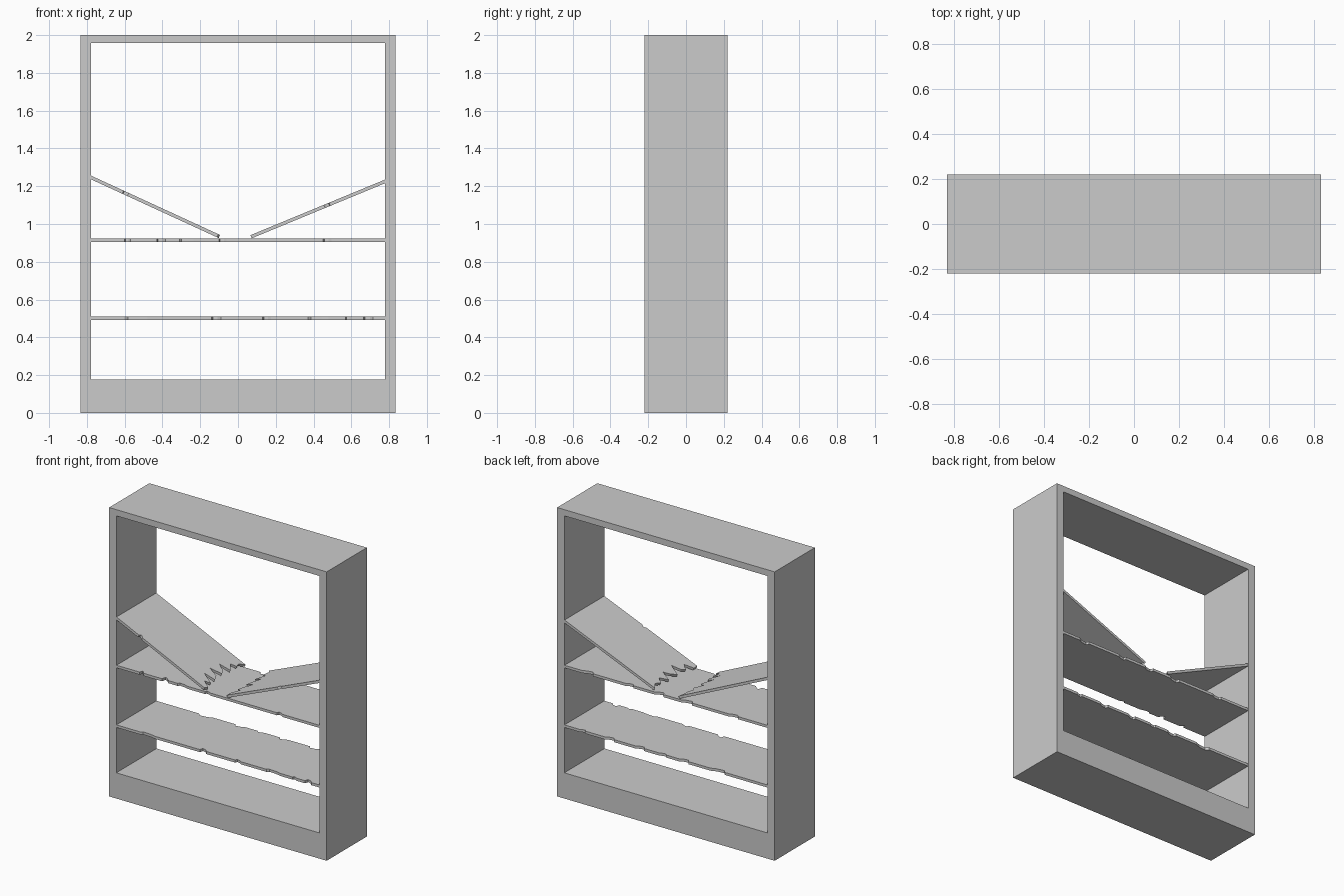
import bpy, bmesh, math
from mathutils import Matrix, Vector

if "Cube" in bpy.data.objects:
    bpy.data.objects.remove(bpy.data.objects["Cube"])

W, H, D = 0.833, 2.0, 0.22       # half width, height, half depth
IW, Z0, Z1 = 0.778, 0.178, 1.957  # opening
T = 0.018                         # board thickness
E = 0.218                         # board half depth


def finish(bm, name, matrix=None):
    bmesh.ops.recalc_face_normals(bm, faces=bm.faces[:])
    me = bpy.data.meshes.new(name)
    bm.to_mesh(me)
    bm.free()
    ob = bpy.data.objects.new(name, me)
    if matrix:
        ob.matrix_world = matrix
    bpy.context.collection.objects.link(ob)
    return ob


def extrude(bm, faces, vec):
    geom = bmesh.ops.extrude_face_region(bm, geom=faces, use_keep_orig=True)
    verts = [g for g in geom["geom"] if isinstance(g, bmesh.types.BMVert)]
    bmesh.ops.translate(bm, vec=vec, verts=verts)


def board(name, outline, matrix):
    """Flat outline with its top face at local z = 0."""
    bm = bmesh.new()
    f = bm.faces.new([bm.verts.new((x, y, 0)) for x, y in outline])
    extrude(bm, [f], Vector((0, 0, -T)))
    return finish(bm, name, matrix)


def chipped_edge(x0, x1, y, chips):
    """Edge from x0 to x1 with chips (start, end, depth) bitten inward."""
    s = -1 if y > 0 else 1
    pts = [(x0, y)]
    for a, b, d in chips:
        w = b - a
        pts += [(a, y), (a + 0.15 * w, y + s * d),
                (a + 0.65 * w, y + s * d * 0.7), (b, y)]
    return pts + [(x1, y)]


# frame: one rectangular ring
bm = bmesh.new()
outer = [bm.verts.new((x, -D, z)) for x, z in ((-W, 0), (W, 0), (W, H), (-W, H))]
inner = [bm.verts.new((x, -D, z)) for x, z in ((-IW, Z0), (IW, Z0), (IW, Z1), (-IW, Z1))]
ring = [bm.faces.new((outer[i], outer[(i + 1) % 4], inner[(i + 1) % 4], inner[i]))
        for i in range(4)]
extrude(bm, ring, Vector((0, 2 * D, 0)))
finish(bm, "bookcase_frame")

# worn horizontal shelves
shelves = {
    "lower_shelf": (0.509,
        [(-0.60, -0.48, 0.012), (-0.14, -0.09, 0.025), (0.13, 0.175, 0.015),
         (0.37, 0.48, 0.012), (0.57, 0.60, 0.01), (0.665, 0.715, 0.025)],
        [(-0.45, -0.34, 0.02), (-0.17, -0.10, 0.018), (0.0, 0.05, 0.012),
         (0.17, 0.23, 0.018), (0.40, 0.47, 0.018), (0.62, 0.66, 0.012)]),
    "middle_shelf": (0.922,
        [(-0.60, -0.57, 0.022), (-0.43, -0.385, 0.03), (-0.31, -0.235, 0.012),
         (-0.10, -0.06, 0.012), (0.45, 0.495, 0.015)],
        [(-0.55, -0.48, 0.015), (-0.20, -0.12, 0.02), (0.02, 0.09, 0.022),
         (0.25, 0.31, 0.015), (0.56, 0.64, 0.02)]),
}
for name, (top, front, back) in shelves.items():
    outline = chipped_edge(-IW, IW, -E, front)
    outline += chipped_edge(-IW, IW, E, back)[::-1]
    board(name, outline, Matrix.Translation((0, 0, top)))


# snapped shelf halves: splintered end given as (distance back from tip, y)
def broken_half(name, wall, tip, chip, splinters):
    (wx, wz), (tx, tz) = wall, tip
    length = math.hypot(tx - wx, tz - wz)
    s = 1 if tx > wx else -1
    outline = chipped_edge(-0.02, length, -E, [chip])[:-1]
    outline += [(length - d, y) for d, y in splinters]
    outline.append((-0.02, E))
    ob = board(name, [(s * x, y) for x, y in outline],
               Matrix.Translation((wx, 0, wz)) @
               Matrix.Rotation(-math.atan2(s * (tz - wz), s * (tx - wx)), 4, 'Y'))
    return ob


broken_half("broken_shelf_left", (-IW, 1.256), (-0.095, 0.942), (0.19, 0.22, 0.015),
            [(0.01, -E), (0.0, -0.19), (0.05, -0.165), (0.015, -0.14), (0.10, -0.105),
             (0.02, -0.09), (0.04, -0.05), (0.11, -0.03), (0.03, 0.0), (0.05, 0.035),
             (0.10, 0.06), (0.02, 0.08), (0.06, 0.13), (0.02, 0.15), (0.03, 0.18),
             (0.0, E)])
broken_half("broken_shelf_right", (IW, 1.235), (0.066, 0.941), (0.32, 0.35, 0.012),
            [(0.0, -E), (0.0, -0.18), (0.06, -0.15), (0.02, -0.12), (0.04, -0.09),
             (0.10, -0.065), (0.02, -0.03), (0.05, 0.01), (0.09, 0.04), (0.02, 0.065),
             (0.07, 0.11), (0.03, 0.14), (0.05, 0.18), (0.02, E)])
